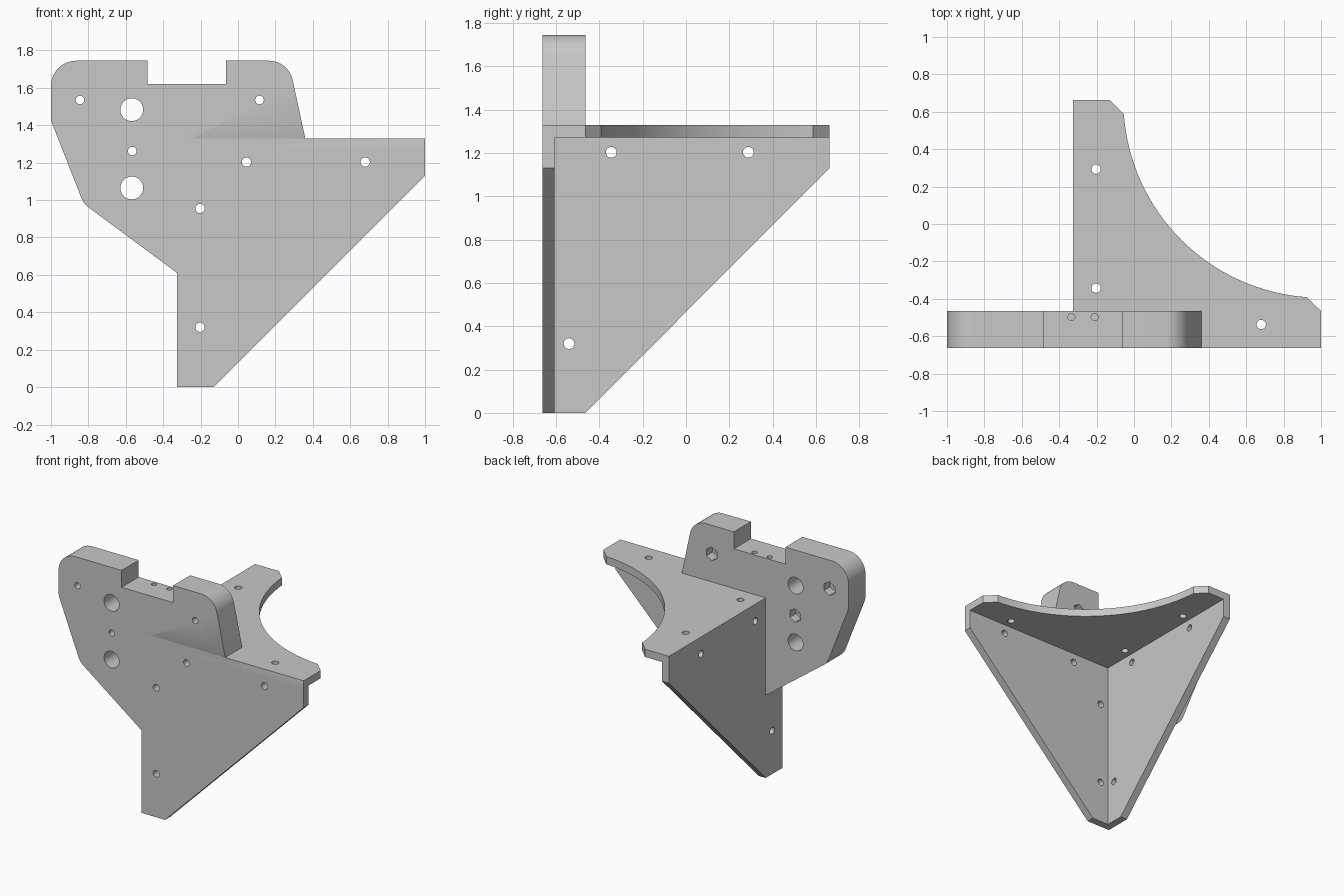
import bpy, bmesh, math
from mathutils import Vector

cube = bpy.data.objects.get("Cube")
if cube:
    bpy.data.objects.remove(cube, do_unlink=True)

grey = bpy.data.materials.new("plain grey")
grey.use_nodes = True
grey.diffuse_color = (0.58, 0.58, 0.58, 1)
grey.node_tree.nodes["Principled BSDF"].inputs["Base Color"].default_value = (0.58, 0.58, 0.58, 1)

PLACE = {
    "x": lambda a, b, d: (d, a, b),
    "y": lambda a, b, d: (a, d, b),
    "z": lambda a, b, d: (a, b, d),
}


def prism(name, outline, axis, lo, hi):
    """Extrude a flat outline along an axis."""
    bm = bmesh.new()
    face = bm.faces.new([bm.verts.new(PLACE[axis](p[0], p[1], lo)) for p in outline])
    new = bmesh.ops.extrude_face_region(bm, geom=[face])["geom"]
    shift = Vector(PLACE[axis](0, 0, hi - lo))
    bmesh.ops.translate(bm, vec=shift, verts=[g for g in new if isinstance(g, bmesh.types.BMVert)])
    bmesh.ops.recalc_face_normals(bm, faces=bm.faces)
    mesh = bpy.data.meshes.new(name)
    bm.to_mesh(mesh)
    bm.free()
    mesh.materials.append(grey)
    obj = bpy.data.objects.new(name, mesh)
    bpy.context.collection.objects.link(obj)
    return obj


def ring(a, b, radius, sides):
    steps = [math.pi / 2 + math.tau * i / sides for i in range(sides)]
    return [(a + radius * math.cos(t), b + radius * math.sin(t)) for t in steps]


def rounded(points, steps=10):
    """Round every corner given as (a, b, radius)."""
    result = []
    for i, point in enumerate(points):
        corner = Vector(point[:2])
        if len(point) == 2:
            result.append(corner)
            continue
        u = (Vector(points[i - 1][:2]) - corner).normalized()
        v = (Vector(points[(i + 1) % len(points)][:2]) - corner).normalized()
        half, r = u.angle(v) / 2, point[2]
        centre = corner + (u + v).normalized() * r / math.sin(half)
        start = corner + u * r / math.tan(half) - centre
        end = corner + v * r / math.tan(half) - centre
        result += [centre + start.lerp(end, k / steps).normalized() * r for k in range(steps + 1)]
    return result


def combine(target, other, operation):
    mod = target.modifiers.new(operation.lower(), "BOOLEAN")
    mod.operation, mod.solver, mod.object = operation, "EXACT", other
    bpy.context.view_layer.objects.active = target
    bpy.ops.object.modifier_apply(modifier=mod.name)
    bpy.data.objects.remove(other, do_unlink=True)


# Main dimensions
FRONT, BACK, SIDE, TOP, WALL = -0.663, 0.663, -0.325, 1.328, 0.057
BLOCK_BACK = -0.465

# Three thin walls meeting at one corner
bracket = prism("corner_bracket", [(SIDE, 0), (-0.13, 0), (1, 1.13), (1, TOP), (SIDE, TOP)],
                "y", FRONT, FRONT + WALL)
side_wall = prism("side_wall", [(FRONT, 0), (BLOCK_BACK, 0), (BACK, 1.13), (BACK, TOP), (FRONT, TOP)],
                  "x", SIDE, SIDE + WALL)

# Top wall with a concave arc between its two arms
first, last = math.radians(184.1), math.radians(265.9)
arc = [first + (last - first) * i / 32 for i in range(33)]
curve = [(1 + 1.057 * math.cos(t), BACK + 1.057 * math.sin(t)) for t in arc]
top_wall = prism("top_wall", [(SIDE, FRONT), (SIDE, BACK), (-0.13, BACK)] + curve
                 + [(1, BLOCK_BACK), (1, FRONT)], "z", TOP - WALL, TOP)

# Thick mounting block with rounded corners and a notch
block = prism("mounting_block", rounded([
    (SIDE, 0.61), (-0.825, 0.98, 0.12), (-1, 1.425, 0.14), (-1, 1.745, 0.135),
    (-0.485, 1.745), (-0.485, 1.62), (-0.065, 1.62), (-0.065, 1.745),
    (0.27, 1.745, 0.13), (0.36, TOP), (0.36, 1.3), (-0.3, 1.3), (-0.3, 0.64)]),
    "y", FRONT, BLOCK_BACK)

for part in (side_wall, top_wall, block):
    combine(bracket, part, "UNION")


def drill(a, b, radius, axis, lo, hi, sides=24):
    combine(bracket, prism("cutter", ring(a, b, radius, sides), axis, lo, hi), "DIFFERENCE")


# Bolt holes with hexagonal nut pockets at the back of the block
for x, z in [(-0.845, 1.535), (0.115, 1.535), (-0.565, 1.262)]:
    drill(x, z, 0.023, "y", -0.8, -0.4)
    drill(x, z, 0.05, "y", BLOCK_BACK - 0.07, -0.4, 6)

# Two large rod holes
for z in (1.483, 1.065):
    drill(-0.568, z, 0.061, "y", -0.8, -0.4, 40)

# Screw holes through the three walls
for x, z in [(0.045, 1.203), (0.68, 1.203), (-0.203, 0.955), (-0.203, 0.32)]:
    drill(x, z, 0.025, "y", -0.8, -0.5)
for y, z in [(-0.345, 1.203), (0.288, 1.203), (-0.54, 0.32)]:
    drill(y, z, 0.025, "x", -0.4, -0.2)
for x, y in [(-0.203, 0.293), (-0.203, -0.343), (0.68, -0.537)]:
    drill(x, y, 0.025, "z", 1.2, 1.4)

# Blind holes in the notch floor
for x in (-0.335, -0.21):
    drill(x, -0.498, 0.019, "z", 1.42, 1.7)

bpy.ops.object.select_all(action="DESELECT")
bracket.select_set(True)
bpy.context.view_layer.objects.active = bracket
bpy.ops.object.shade_smooth_by_angle(angle=math.radians(30))
